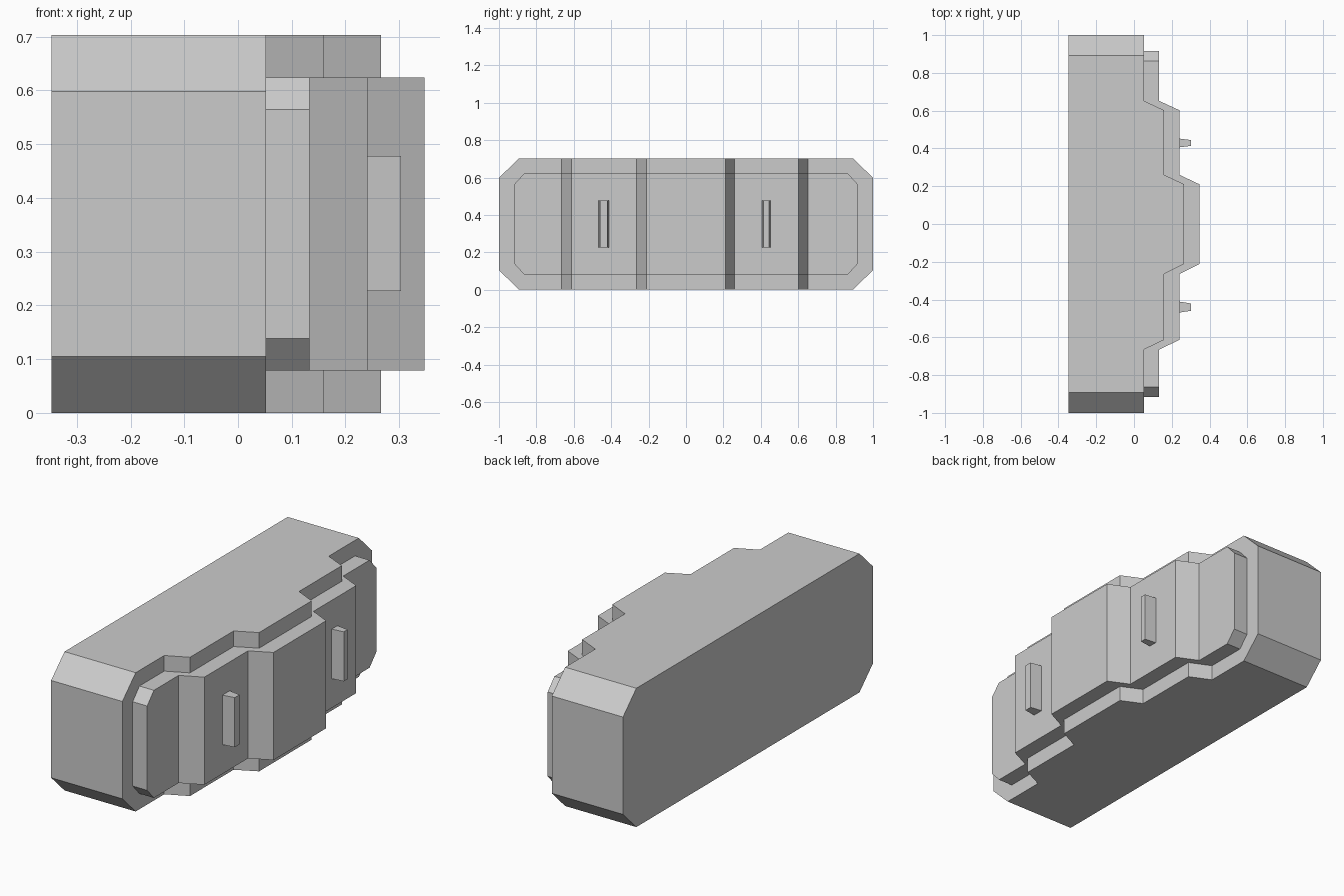
import bpy

if "Cube" in bpy.data.objects:
    bpy.data.objects.remove(bpy.data.objects["Cube"])

BACK = -0.347
Z_TOP = 0.703
# stepped front: (y, x) pairs along the middle of the body
STEPS = [(-0.665, 0.052), (-0.613, 0.160), (-0.264, 0.160), (-0.211, 0.266),
         (0.210, 0.266), (0.260, 0.160), (0.602, 0.160), (0.652, 0.052)]


def loft(name, sections):
    """Skin a row of x-z rectangles; each section is (y, x_back, x_front, z_low, z_high)."""
    verts, faces = [], []
    for y, xb, xf, lo, hi in sections:
        verts += [(xb, y, lo), (xf, y, lo), (xf, y, hi), (xb, y, hi)]
    for i in range(len(sections) - 1):
        a = 4 * i
        for k in range(4):
            n = (k + 1) % 4
            faces.append((a + k, a + n, a + 4 + n, a + 4 + k)[::-1])
    last = len(verts) - 4
    faces += [(0, 1, 2, 3), (last + 3, last + 2, last + 1, last)]
    mesh = bpy.data.meshes.new(name)
    mesh.from_pydata(verts, [], faces)
    mesh.update()
    obj = bpy.data.objects.new(name, mesh)
    bpy.context.collection.objects.link(obj)
    # make sure the normals point outward
    import bmesh
    bm = bmesh.new()
    bm.from_mesh(mesh)
    bmesh.ops.recalc_face_normals(bm, faces=bm.faces)
    bm.to_mesh(mesh)
    bm.free()
    return obj


def stepped_block(name, back, shift, end, end_flat, margin, corner):
    """Block with chamfered ends and the stepped front moved out by shift."""
    lo, hi = margin, Z_TOP - margin
    x = STEPS[0][1] + shift
    rows = [(-end, back, x, lo + corner, hi - corner), (-end_flat, back, x, lo, hi)]
    rows += [(y, back, fx + shift, lo, hi) for y, fx in STEPS]
    rows += [(end_flat, back, x, lo, hi), (end, back, x, lo + corner, hi - corner)]
    return loft(name, rows)


# main body and the raised panel on its front, fused into one skin
body = stepped_block("body", BACK, 0.0, 1.0, 0.893, 0.0, 0.105)
panel = stepped_block("front_panel", -0.1, 0.081, 0.917, 0.863, 0.079, 0.059)
union = body.modifiers.new("join_panel", 'BOOLEAN')
union.operation = 'UNION'
union.solver = 'EXACT'
union.object = panel
bpy.context.view_layer.objects.active = body
bpy.ops.object.modifier_apply(modifier=union.name)
bpy.data.objects.remove(panel)

# two tapered handles on the panel
for name, y0, y1 in (("handle_near", -0.469, -0.411), ("handle_far", 0.406, 0.452)):
    h = loft(name, [(y0, 0.240, 0.303, 0.227, 0.478), (y1, 0.240, 0.303, 0.227, 0.478)])
    mid = (y0 + y1) / 2
    for v in h.data.vertices:
        if v.co.x > 0.27:
            v.co.y = mid + (v.co.y - mid) * 0.66
